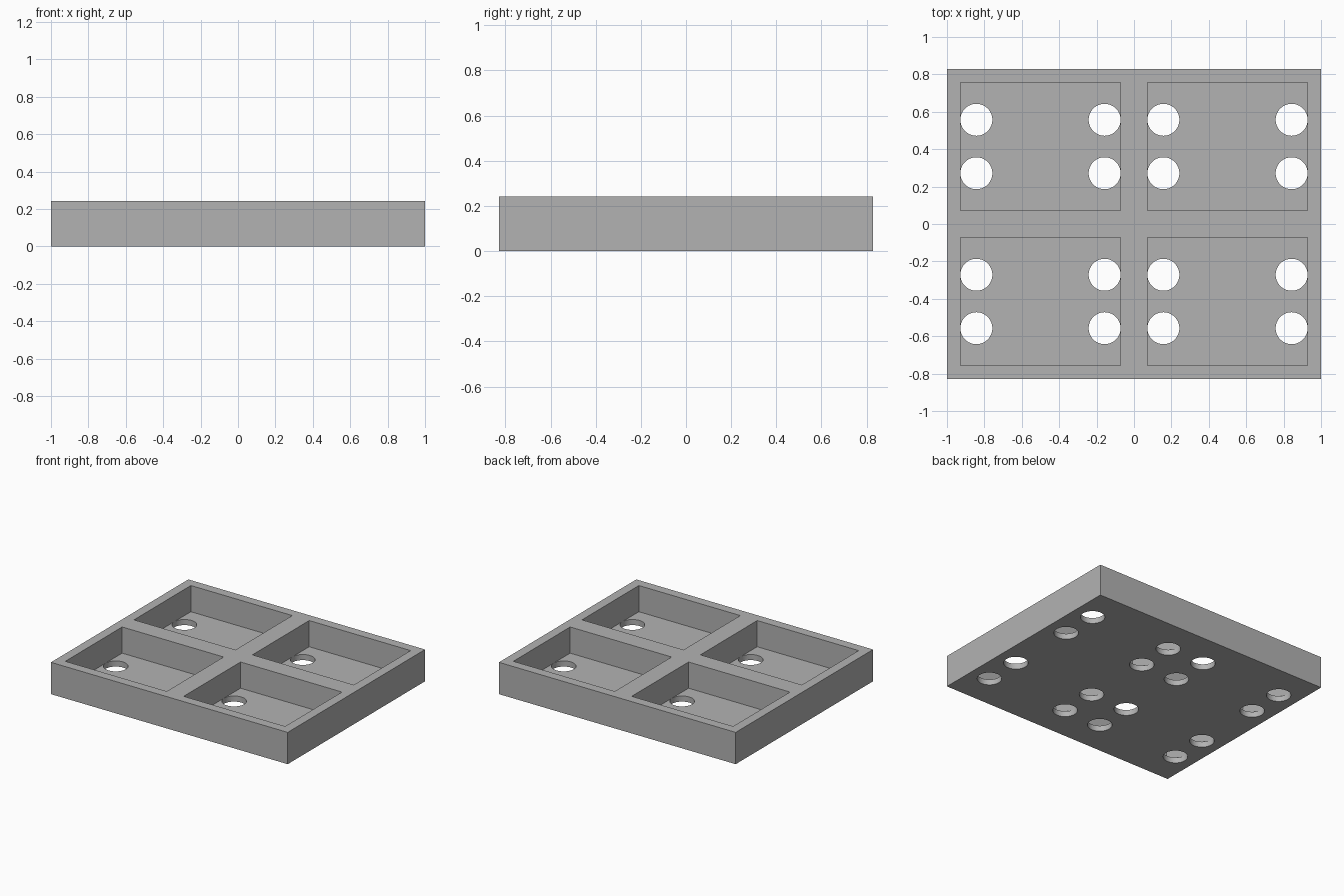
import bpy
import bmesh
from mathutils import Matrix, Vector

if "Cube" in bpy.data.objects:
    bpy.data.objects.remove(bpy.data.objects["Cube"], do_unlink=True)

U = 1 / 70                      # one design unit
LENGTH, WIDTH, HEIGHT = 140, 116, 17
FLOOR = 3
POCKET_X, POCKET_Y = 60, 48
HOLE_RADIUS = 5.98

grey = bpy.data.materials.new("plain grey")
grey.use_nodes = True
colour = (0.45, 0.45, 0.45, 1)
grey.diffuse_color = colour
grey.node_tree.nodes["Principled BSDF"].inputs["Base Color"].default_value = colour


def add_box(bm, centre, size):
    scale = Matrix.Diagonal((*size, 1))
    bmesh.ops.create_cube(bm, size=1, matrix=Matrix.Translation(centre) @ scale)


def make_object(name, bm):
    bmesh.ops.scale(bm, vec=Vector((U, U, U)), verts=bm.verts)
    mesh = bpy.data.meshes.new(name)
    bm.to_mesh(mesh)
    bm.free()
    mesh.materials.append(grey)
    obj = bpy.data.objects.new(name, mesh)
    bpy.context.collection.objects.link(obj)
    return obj


def cut(target, cutter):
    mod = target.modifiers.new(cutter.name, "BOOLEAN")
    mod.operation = "DIFFERENCE"
    mod.solver = "EXACT"
    mod.object = cutter
    bpy.context.view_layer.objects.active = target
    bpy.ops.object.modifier_apply(modifier=mod.name)
    bpy.data.objects.remove(cutter, do_unlink=True)


# Solid tray block
bm = bmesh.new()
add_box(bm, (0, 0, HEIGHT / 2), (LENGTH, WIDTH, HEIGHT))
tray = make_object("tray", bm)

# Four pockets, each with four round holes in its floor
pockets, holes = bmesh.new(), bmesh.new()
for px in (-35, 35):
    for py in (-29, 29):
        add_box(pockets, (px, py, FLOOR + HEIGHT / 2), (POCKET_X, POCKET_Y, HEIGHT))
        for dx in (-24, 24):
            for dy in (-10, 10):
                bmesh.ops.create_cone(
                    holes, cap_ends=True, segments=64, depth=10,
                    radius1=HOLE_RADIUS, radius2=HOLE_RADIUS,
                    matrix=Matrix.Translation((px + dx, py + dy, FLOOR / 2)))
cut(tray, make_object("pocket_cutter", pockets))
cut(tray, make_object("hole_cutter", holes))

# Smooth hole walls, crisp box edges
bpy.ops.object.select_all(action="DESELECT")
tray.select_set(True)
bpy.context.view_layer.objects.active = tray
bpy.ops.object.shade_smooth_by_angle()
